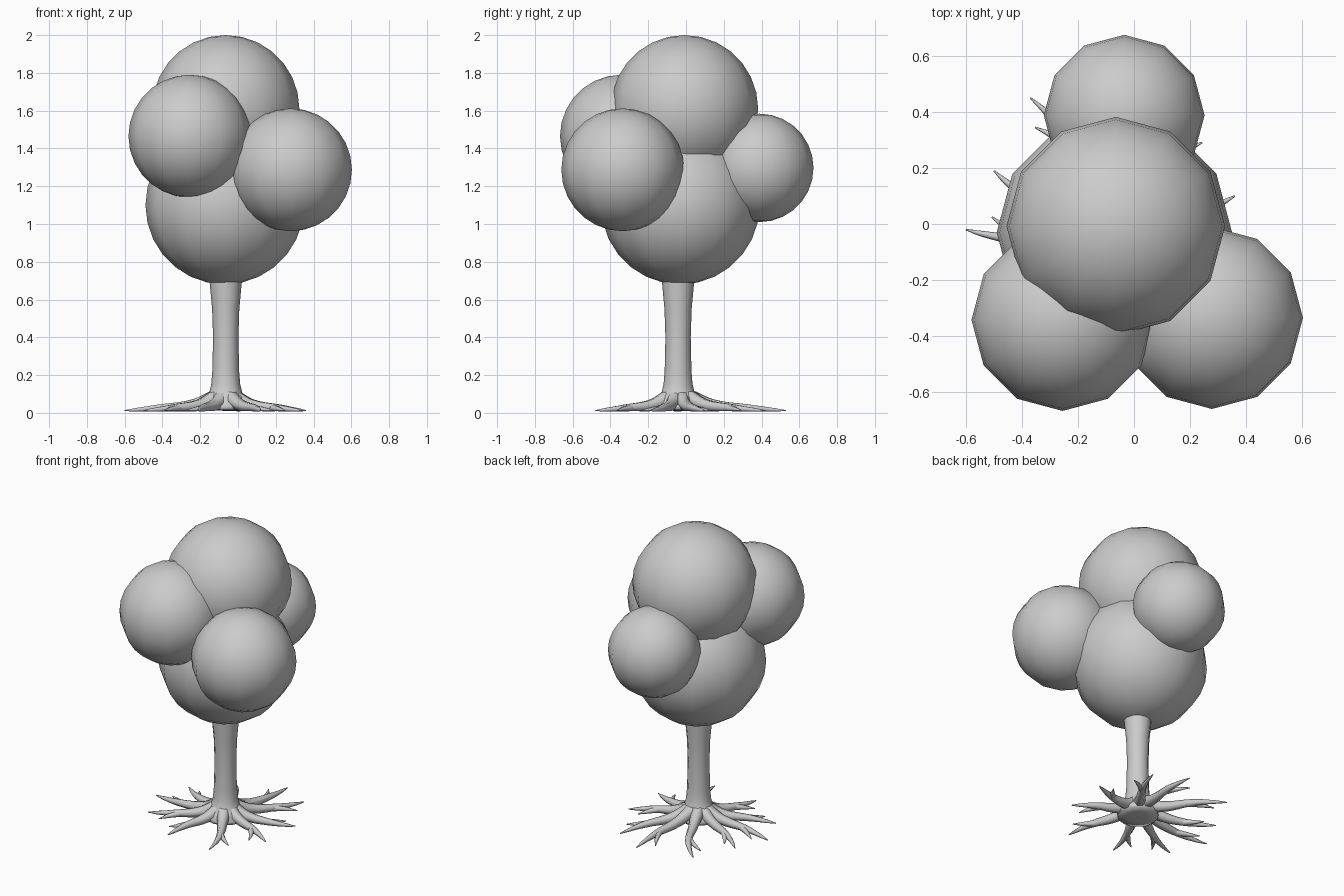
import bpy, bmesh, math

if "Cube" in bpy.data.objects:
    bpy.data.objects.remove(bpy.data.objects["Cube"])

CX, CY = -0.065, -0.042  # trunk axis


def smooth(ob):
    for p in ob.data.polygons:
        p.use_smooth = True


def ball(name, loc, r):
    bm = bmesh.new()
    bmesh.ops.create_uvsphere(bm, u_segments=12, v_segments=14, radius=r)
    me = bpy.data.meshes.new(name)
    bm.to_mesh(me)
    bm.free()
    ob = bpy.data.objects.new(name, me)
    ob.location = loc
    bpy.context.collection.objects.link(ob)
    smooth(ob)


# Foliage balls
ball("foliage_lower", (-0.07, -0.03, 1.10), 0.42)
ball("foliage_top", (-0.065, -0.008, 1.61), 0.39)
ball("foliage_front_left", (-0.255, -0.342, 1.465), 0.325)
ball("foliage_front_right", (0.278, -0.335, 1.287), 0.325)
ball("foliage_back", (-0.035, 0.388, 1.297), 0.287)

# Trunk: lathed rings of (radius, height), flaring into the roots
profile = [(0.06, 0.012), (0.125, 0.016), (0.13, 0.035), (0.108, 0.07), (0.088, 0.105),
           (0.077, 0.15), (0.071, 0.22), (0.067, 0.4), (0.072, 0.55), (0.085, 0.69), (0.09, 0.78)]
N = 12
bm = bmesh.new()
rings = [[bm.verts.new((CX + r * math.cos(2 * math.pi * i / N),
                        CY + r * math.sin(2 * math.pi * i / N), z)) for i in range(N)]
         for r, z in profile]
for a, b in zip(rings, rings[1:]):
    for i in range(N):
        j = (i + 1) % N
        bm.faces.new((a[i], a[j], b[j], b[i]))
bm.faces.new(rings[0][::-1])
bm.faces.new(rings[-1])
me = bpy.data.meshes.new("trunk")
bm.to_mesh(me)
bm.free()
trunk = bpy.data.objects.new("trunk", me)
bpy.context.collection.objects.link(trunk)
smooth(trunk)

# Roots: tapering tubes from trunk to tip, each with a forked twig
cu = bpy.data.curves.new("roots", 'CURVE')
cu.dimensions = '3D'
cu.bevel_depth = 1.0
cu.bevel_resolution = 1
cu.resolution_u = 5
cu.use_fill_caps = True


def tube(points):
    s = cu.splines.new('BEZIER')
    s.bezier_points.add(len(points) - 1)
    for bp, (x, y, z, r) in zip(s.bezier_points, points):
        bp.co = (x, y, z)
        bp.radius = r
        bp.handle_left_type = bp.handle_right_type = 'AUTO'


def root(tip, bend, twig):
    dx, dy = tip[0] - CX, tip[1] - CY

    def at(t, off=0.0):
        return CX + dx * t - dy * off, CY + dy * t + dx * off
    tube([(*at(0.1), 0.085, 0.045), (*at(0.32, bend * 0.5), 0.044, 0.032),
          (*at(0.65, bend), 0.027, 0.021), (*at(0.88, bend * 0.5), 0.017, 0.011),
          (*tip, 0.012, 0.003)])
    # twig leaves partway along on the side given by its sign
    tube([(*at(0.58, bend), 0.027, 0.021), (*at(0.72, bend + twig * 0.5), 0.02, 0.013),
          (*at(0.83, bend + twig), 0.013, 0.003)])


for tip, bend, twig in [((0.36, 0.10), -0.04, 0.16), ((0.34, -0.19), 0.05, -0.22),
                        ((0.12, -0.48), 0.06, 0.16), ((-0.21, -0.45), -0.05, -0.16),
                        ((-0.50, -0.25), 0.04, 0.14), ((-0.60, -0.02), 0.05, -0.14),
                        ((-0.50, 0.19), 0.06, -0.12), ((-0.37, 0.45), -0.07, 0.14),
                        ((0.00, 0.53), -0.04, 0.16), ((0.20, 0.42), -0.05, -0.14)]:
    root(tip, bend, twig)

roots = bpy.data.objects.new("roots", cu)
bpy.context.collection.objects.link(roots)
bpy.context.view_layer.objects.active = roots
roots.select_set(True)
bpy.ops.object.convert(target='MESH')
roots = bpy.context.object
smooth(roots)
# keep the root undersides on the ground
for v in roots.data.vertices:
    v.co.z = max(v.co.z, 0.006)
